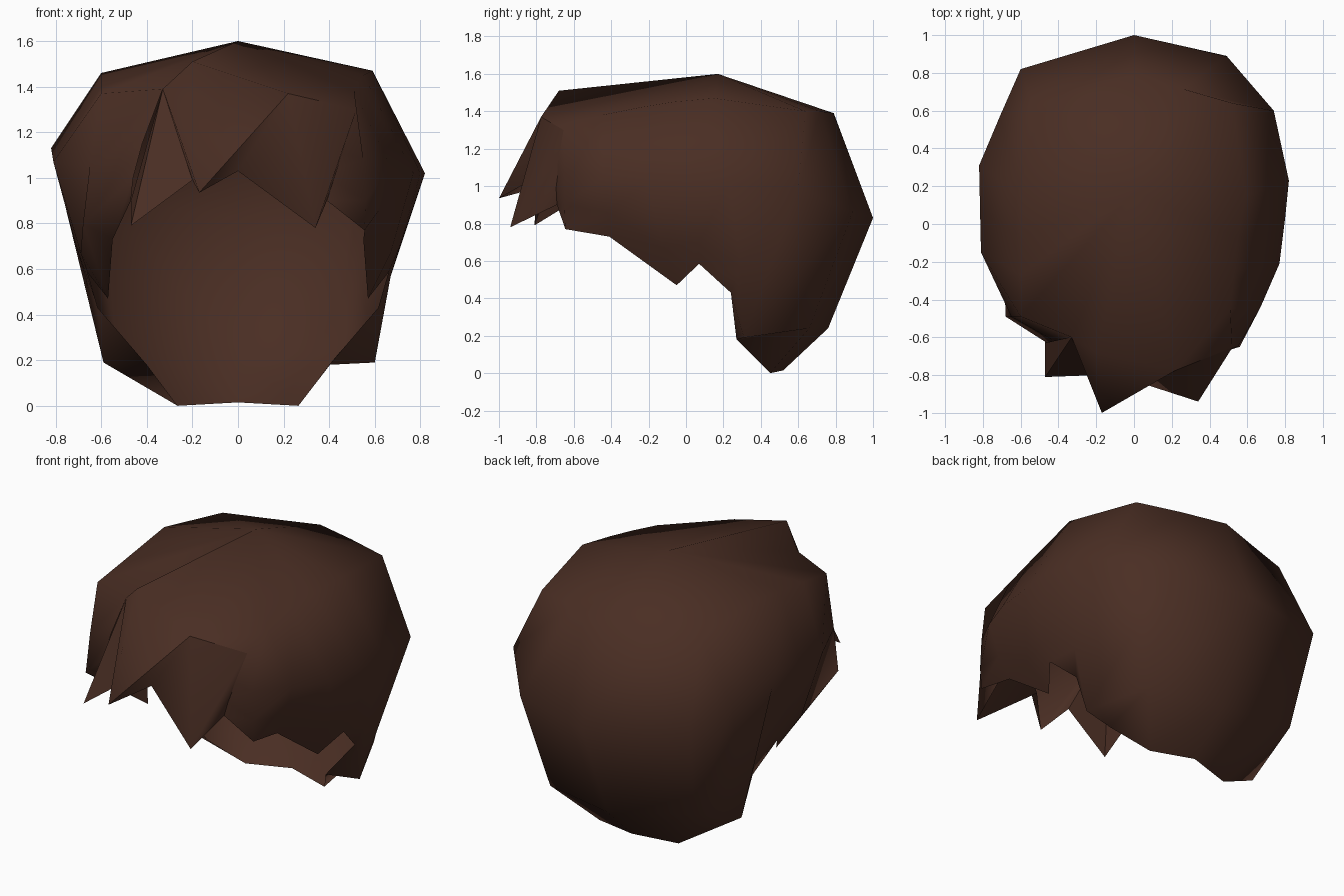
import bpy
import bmesh
import math

if "Cube" in bpy.data.objects:
    bpy.data.objects.remove(bpy.data.objects["Cube"], do_unlink=True)

# One brown for all hair
brown = bpy.data.materials.new("dark_brown_hair")
brown.use_nodes = True
colour = (0.068, 0.027, 0.017, 1.0)
brown.diffuse_color = colour
bsdf = brown.node_tree.nodes["Principled BSDF"]
bsdf.inputs["Base Color"].default_value = colour
bsdf.inputs["Roughness"].default_value = 0.9


def build(name, faces, smooth_angle):
    """Make a surface from faces given as lists of points, welding shared points."""
    bm = bmesh.new()
    known = {}
    for face in faces:
        corners = []
        for p in face:
            if p not in known:
                known[p] = bm.verts.new(p)
            corners.append(known[p])
        bm.faces.new(corners)
    mesh = bpy.data.meshes.new(name)
    bm.to_mesh(mesh)
    bm.free()
    mesh.materials.append(brown)
    obj = bpy.data.objects.new(name, mesh)
    bpy.context.collection.objects.link(obj)
    bpy.ops.object.select_all(action="DESELECT")
    obj.select_set(True)
    bpy.context.view_layer.objects.active = obj
    bpy.ops.object.shade_smooth_by_angle(angle=math.radians(smooth_angle))


# Strands run from the crown down to the hairline, right front round to left front
right_strands = [
    [(-.33, -.60, 1.39), (-.42, -.62, 1.15), (-.46, -.63, 1.0), (-.47, -.63, .90)],
    [(-.60, -.49, 1.37), (-.65, -.49, 1.05), (-.68, -.49, .80), (-.55, -.41, .73)],
    [(-.60, -.27, 1.40), (-.81, -.15, 1.07), (-.69, -.12, .67), (-.57, -.05, .47)],
    [(-.60, -.06, 1.43), (-.815, .07, 1.10), (-.71, .07, .70), (-.66, .07, .585)],
    [(-.60, .15, 1.46), (-.82, .31, 1.13), (-.67, .29, .57), (-.615, .24, .43)],
    [(-.53, .61, 1.39), (-.71, .57, 1.01), (-.59, .31, .19), (-.40, .27, .18)],
    [(-.26, .70, 1.39), (-.60, .82, .90), (-.54, .69, .34), (-.265, .45, 0)],
]
back_strand = [(0, .79, 1.39), (0, 1.0, .83), (0, .76, .24), (0, .52, .015)]
left_strands = [
    [(.26, .715, 1.40), (.49, .89, .86), (.45, .66, .24), (.265, .45, 0)],
    [(.52, .64, 1.40), (.74, .60, .98), (.60, .31, .19), (.40, .27, .18)],
    [(.59, .15, 1.47), (.82, .23, 1.02), (.67, .29, .57), (.615, .24, .43)],
    [(.55, -.07, 1.45), (.80, .03, 1.02), (.71, .07, .70), (.66, .07, .585)],
    [(.53, -.25, 1.42), (.77, -.21, 1.02), (.67, -.12, .67), (.57, -.05, .47)],
    [(.51, -.45, 1.38), (.67, -.44, 1.05), (.62, -.42, .86), (.55, -.41, .73)],
    [(.52, -.655, 1.30), (.55, -.65, 1.08), (.56, -.65, .90), (.555, -.645, .77)],
    [(.22, -.775, 1.37), (.33, -.74, 1.15), (.37, -.71, 1.02), (.39, -.69, .90)],
]
strands = right_strands + [back_strand] + left_strands

# Cap: strips between strands, closed by a fan at the crown
crown = (0, .17, 1.6)
peak = (-.20, -.68, 1.51)
part_right = right_strands[0][0]
part_left = left_strands[-1][0]
temple = left_strands[-2][0]
brow = left_strands[-3][0]
cap = []
for a, b in zip(strands, strands[1:]):
    for i in range(3):
        cap.append([a[i], b[i], b[i + 1], a[i + 1]])
for a, b in zip(strands[:-2], strands[1:-2]):
    cap.append([crown, b[0], a[0]])
cap += [
    [crown, part_right, peak],
    [crown, peak, part_left],
    [crown, part_left, brow],
    [part_left, temple, brow],
]

# Fringe: three pointed locks with notches between them
notch_right = (-.20, -.80, .99)
notch_left = (0, -.83, 1.03)
tip_right = (-.47, -.81, .79)
tip_centre = (-.17, -1.0, .935)
tip_left = (.34, -.94, .78)

fringe_centre = [
    [part_right, tip_centre, peak],
    [peak, tip_centre, part_left],
    [part_right, notch_right, tip_centre],
    [tip_centre, notch_left, part_left],
]
fringe_left = [
    [part_left, notch_left, tip_left],
    [part_left, tip_left, temple],
    [temple, tip_left, left_strands[-1][3]],
]
fringe_right = [
    [part_right, tip_right, notch_right],
    [part_right, right_strands[0][3], tip_right],
]
build("hair_cap_with_fringe", cap + fringe_centre + fringe_left, 75)
build("fringe_lock_right", fringe_right, 25)
